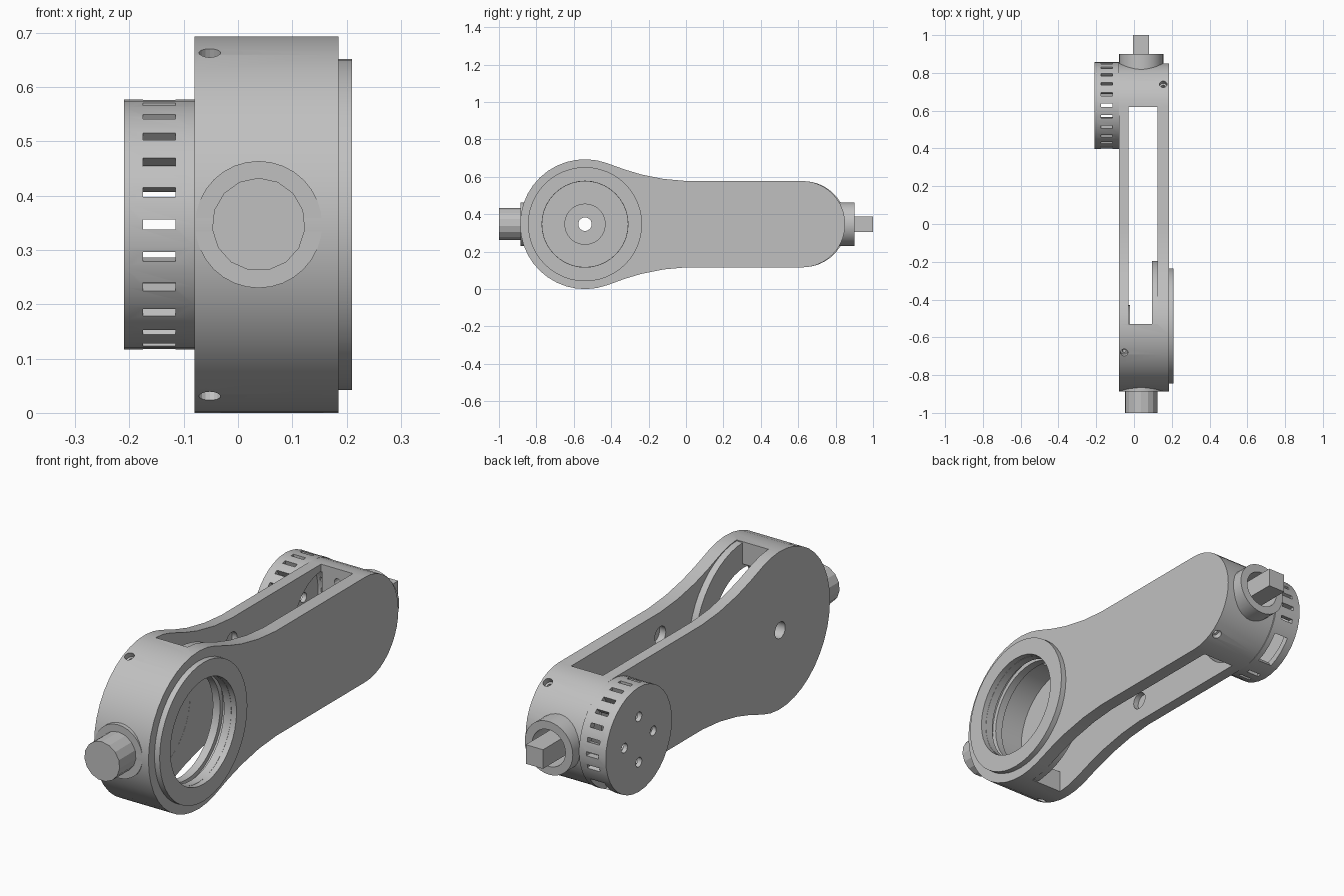
import bpy, bmesh, math
from mathutils import Vector, Matrix

if "Cube" in bpy.data.objects:
    bpy.data.objects.remove(bpy.data.objects["Cube"], do_unlink=True)

grey = bpy.data.materials.new("plain_grey")
grey.use_nodes = True
grey.diffuse_color = (0.53, 0.53, 0.53, 1)
grey.node_tree.nodes["Principled BSDF"].inputs["Base Color"].default_value = (0.53, 0.53, 0.53, 1)

CZ = 0.347                       # height of the centre line
HEAD = Vector((0, -0.54, CZ))    # axis of the large end
TAIL = Vector((0, 0.62, CZ))     # axis of the small end
HEAD_R, TAIL_R = 0.347, 0.231
MID = 0.038                      # centre of the shafts across the width
X = Vector((1, 0, 0))
Y = Vector((0, 1, 0))


def to_object(name, bm):
    bmesh.ops.recalc_face_normals(bm, faces=bm.faces)
    mesh = bpy.data.meshes.new(name)
    bm.to_mesh(mesh)
    bm.free()
    obj = bpy.data.objects.new(name, mesh)
    bpy.context.collection.objects.link(obj)
    return obj


def cylinder(name, start, end, radius, sides=40):
    start, end = Vector(start), Vector(end)
    axis = end - start
    matrix = Matrix.Translation((start + end) / 2) @ axis.to_track_quat('Z', 'Y').to_matrix().to_4x4()
    bm = bmesh.new()
    bmesh.ops.create_cone(bm, cap_ends=True, segments=sides, radius1=radius,
                          radius2=radius, depth=axis.length, matrix=matrix)
    return to_object(name, bm)


def disc(name, centre, x0, x1, radius, sides=40):
    return cylinder(name, centre + X * x0, centre + X * x1, radius, sides)


def box(name, low, high, turn=None):
    low, high = Vector(low), Vector(high)
    matrix = Matrix.Translation((low + high) / 2) @ Matrix.Diagonal((*(high - low), 1))
    bm = bmesh.new()
    bmesh.ops.create_cube(bm, size=1, matrix=(turn or Matrix()) @ matrix)
    return to_object(name, bm)


def cut(target, *cutters):
    for cutter in cutters:
        cutter.hide_render = True
        mod = target.modifiers.new("cut", 'BOOLEAN')
        mod.operation, mod.solver, mod.object = 'DIFFERENCE', 'EXACT', cutter
        bpy.context.view_layer.objects.active = target
        bpy.ops.object.modifier_apply(modifier=mod.name)
        bpy.data.objects.remove(cutter, do_unlink=True)


# Arm body: large round head, waisted blend, small round tail
def arc(centre, radius, a0, a1, steps):
    for i in range(steps + 1):
        a = math.radians(a0 + (a1 - a0) * i / steps)
        yield centre.y + radius * math.cos(a), centre.z + radius * math.sin(a)


blend = [(-0.33, 0.293), (-0.24, 0.266), (-0.12, 0.242), (0, TAIL_R)]
outline = list(arc(HEAD, HEAD_R, 70, 290, 24))
outline += [(y, CZ - h) for y, h in blend]
outline += list(arc(TAIL, TAIL_R, -90, 90, 20))
outline += [(y, CZ + h) for y, h in reversed(blend)]

bm = bmesh.new()
face = bm.faces.new([bm.verts.new((-0.08, y, z)) for y, z in outline])
side = bmesh.ops.extrude_face_region(bm, geom=[face])["geom"]
bmesh.ops.translate(bm, vec=X * 0.265, verts=[g for g in side if isinstance(g, bmesh.types.BMVert)])
body = to_object("arm_body", bm)

KNOB = TAIL + Y * 0.008
cut(body,
    disc("knob_opening", KNOB, -0.1, -0.026, 0.2),
    box("long_slot", (-0.03, -0.53, -0.2), (0.125, 0.62, 0.9)),
    disc("head_cavity", HEAD, -0.0305, 0.15, 0.25),
    disc("lens_hole", HEAD, 0.1, 0.3, 0.229),
    disc("pivot_hole", HEAD, -0.2, 0, 0.036, 24),
    cylinder("shaft_recess", (MID, 0.76, CZ), (MID, 0.95, CZ), 0.082, 32),
    cylinder("end_wall_hole", (0.05, 0.6, 0.52), (0.05, 0.66, 0.52), 0.015, 16))

# Blind sockets inside both walls, above and below the centre line
for z in (-0.13, 0.13):
    cut(body, cylinder("wall_socket", (-0.055, 0, CZ + z), (0.155, 0, CZ + z), 0.038, 24))

# Stepped radial screw holes at the head and tail
for up in (-1, 1):
    for centre, radius, x, direction in ((HEAD, HEAD_R, -0.052, (0, -0.14, 0.315 * up)),
                                         (TAIL, TAIL_R, 0.155, (0, 0.12, 0.197 * up))):
        d = Vector(direction).normalized()
        base = centre + X * x
        cut(body, cylinder("screw_head", base + d * (radius - 0.025), base + d * (radius + 0.05), 0.02, 16),
            cylinder("screw_bore", base + d * (radius - 0.06), base + d * radius, 0.01, 12))

# Rings around the round opening, inside and outside the wall
flange = disc("inner_flange", HEAD, 0.095, 0.13, 0.343, 48)
ring = disc("outer_ring", HEAD, 0.18, 0.21, 0.305, 48)
for part in (flange, ring):
    cut(part, disc("ring_hole", HEAD, 0, 0.3, 0.23, 40))

# Raised washer around the pivot hole
washer = disc("pivot_washer", HEAD, -0.035, -0.02, 0.11)
cut(washer, disc("washer_hole", HEAD, -0.1, 0.1, 0.036, 24))

# Hollow vented knob
knob = disc("vented_knob", KNOB, -0.21, -0.08, 0.23, 36)
cut(knob, disc("knob_cavity", KNOB, -0.19, -0.05, 0.2, 36))


def radial_slot(angle, half_height, x0, x1):
    turn = Matrix.Translation(KNOB) @ Matrix.Rotation(math.radians(angle), 4, 'X')
    return box("vent", (x0, 0.16, -half_height), (x1, 0.27, half_height), turn)


for angle in range(0, 360, 15):
    if not 280 < angle < 335:
        cut(knob, radial_slot(angle, 0.009, -0.175, -0.115))
cut(knob, radial_slot(308, 0.07, -0.175, -0.105))
for i in range(4):
    offset = Matrix.Rotation(math.pi / 2 * i, 3, 'X') @ (Y * 0.1)
    cut(knob, disc("face_hole", KNOB + offset, -0.3, -0.1, 0.021, 20))

# Front boss and round shaft
front_boss = cylinder("front_boss", (MID, -0.886, CZ), (MID, -0.82, CZ), 0.117, 32)
front_shaft = cylinder("front_shaft", (MID, -1, CZ), (MID, -0.85, CZ), 0.086, 15)

# Rear collar and square shaft
collar = cylinder("rear_collar", (MID, 0.78, CZ), (MID, 0.9, CZ), 0.117, 32)
cut(collar, cylinder("collar_hole", (MID, 0.7, CZ), (MID, 1, CZ), 0.081, 32))
cut(collar, box("collar_trim", (-0.2, 0.7, 0), (0.3, 0.805, 0.7)))
rear_shaft = box("square_shaft", (MID - 0.042, 0.75, CZ - 0.042), (MID + 0.042, 1, CZ + 0.042))

# Colour and shading
for part in (body, flange, ring, washer, knob, front_boss, front_shaft, collar, rear_shaft):
    part.data.materials.clear()
    part.data.materials.append(grey)
    bpy.ops.object.select_all(action='DESELECT')
    part.select_set(True)
    bpy.context.view_layer.objects.active = part
    bpy.ops.object.shade_smooth_by_angle(angle=math.radians(20))
